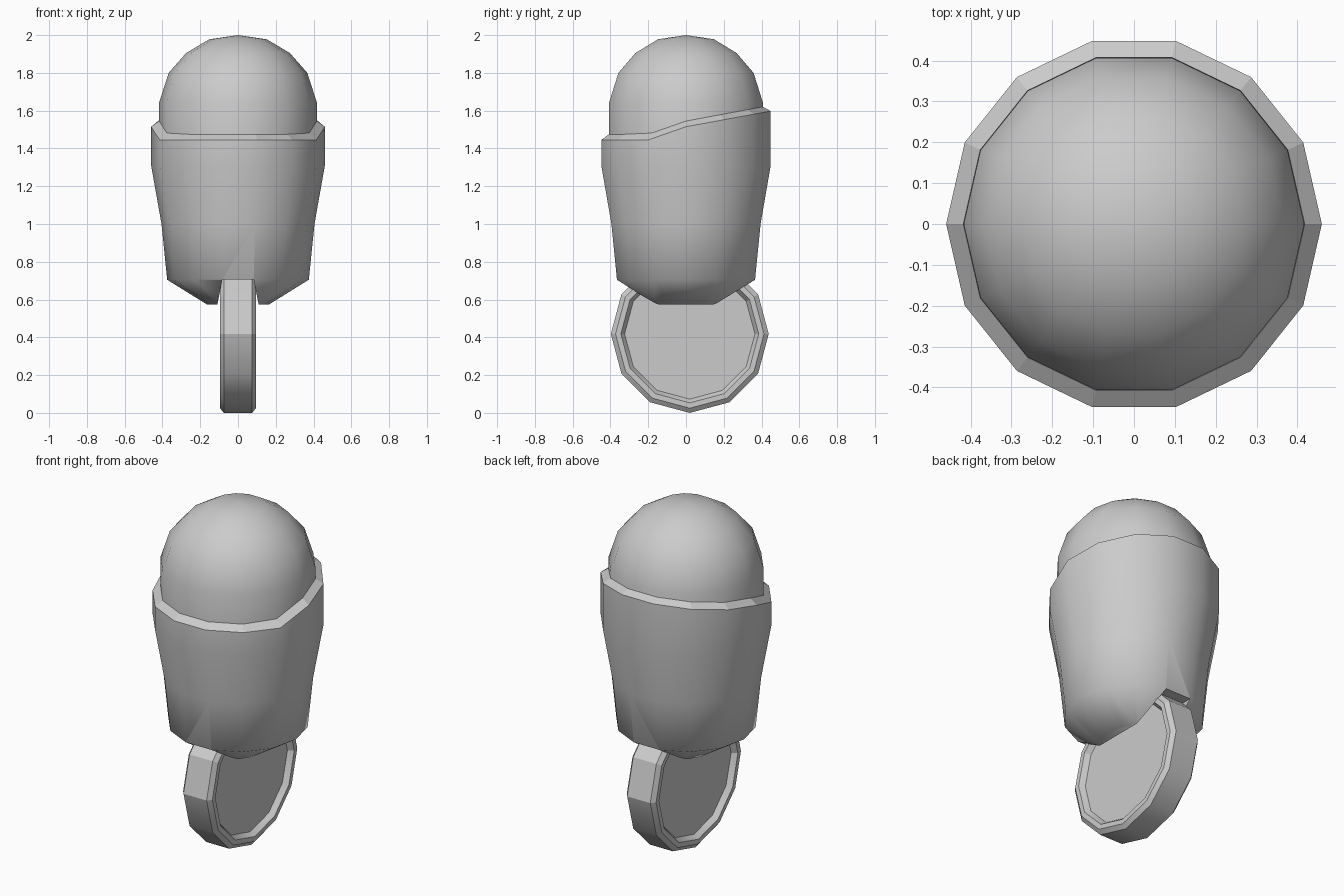
import bpy, bmesh
from math import cos, sin, pi, radians

cube = bpy.data.objects.get("Cube")
if cube:
    bpy.data.objects.remove(cube, do_unlink=True)

grey = bpy.data.materials.new("light grey")
grey.use_nodes = True
colour = (0.6, 0.6, 0.6, 1)
grey.diffuse_color = colour
grey.node_tree.nodes["Principled BSDF"].inputs["Base Color"].default_value = colour


def loft(name, rings, pole=None):
    """Skin a list of point rings and close both ends, optionally with a pole."""
    bm = bmesh.new()
    loops = [[bm.verts.new(p) for p in ring] for ring in rings]
    n = len(loops[0])
    for a, b in zip(loops, loops[1:]):
        for i in range(n):
            j = (i + 1) % n
            bm.faces.new((a[i], a[j], b[j], b[i]))
    bm.faces.new(loops[0][::-1])
    if pole:
        tip = bm.verts.new(pole)
        for i in range(n):
            bm.faces.new((loops[-1][i], loops[-1][(i + 1) % n], tip))
    else:
        bm.faces.new(loops[-1])
    bmesh.ops.recalc_face_normals(bm, faces=bm.faces)
    mesh = bpy.data.meshes.new(name)
    bm.to_mesh(mesh)
    bm.free()
    mesh.materials.append(grey)
    obj = bpy.data.objects.new(name, mesh)
    bpy.context.collection.objects.link(obj)
    return obj


def select(obj):
    bpy.ops.object.select_all(action='DESELECT')
    obj.select_set(True)
    bpy.context.view_layer.objects.active = obj


def smooth(obj, angle, sharp_rule=None):
    select(obj)
    bpy.ops.object.shade_smooth_by_angle(angle=radians(angle))
    verts = obj.data.vertices
    for e in obj.data.edges:
        if sharp_rule and all(sharp_rule(verts[v].co) for v in e.vertices):
            e.use_edge_sharp = True


def ring(r, z, squash=1.0, lift=None, sides=14):
    """Horizontal ring; lift adds a height depending on y."""
    pts = []
    for i in range(sides):
        a = 2 * pi * i / sides
        x, y = r * cos(a), r * sin(a)
        pts.append((x * squash, y, z + (lift(y) if lift else 0)))
    return pts


def rim_lift(y):
    """The rim is level at the front and climbs towards the back."""
    if y < 0:
        return 0.07 * max(0, 1 + y / 0.2)
    return 0.07 + 0.185 * y


# Tapered housing with a sloping rim
housing = loft("housing", [
    ring(0.2, 0.575, squash=0.83), ring(0.375, 0.705), ring(0.405, 1.0),
    ring(0.46, 1.31), ring(0.46, 1.445, lift=rim_lift),
    ring(0.418, 1.475, lift=rim_lift), ring(0.4, 1.4)])

# Slot for the wheel, cut through the underside
slot = [(-0.125, 0.5), (0.125, 0.5), (0.1, 0.62), (0.083, 0.705),
        (-0.083, 0.705), (-0.1, 0.62)]
cutter = loft("slot_cutter", [[(x, y, z) for x, z in slot] for y in (-0.6, 0.6)])
cutter.hide_render = True
cut = housing.modifiers.new("slot", 'BOOLEAN')
cut.operation = 'DIFFERENCE'
cut.solver = 'EXACT'
cut.object = cutter
select(housing)
bpy.ops.object.modifier_apply(modifier=cut.name)
bpy.data.objects.remove(cutter, do_unlink=True)
smooth(housing, 60, lambda p: p.z > 1.43)

# Domed top
dome = loft("dome", [ring(r, z) for r, z in (
    (0.417, 1.42), (0.417, 1.645), (0.367, 1.8), (0.275, 1.905), (0.152, 1.978))],
    pole=(0, 0, 2))
smooth(dome, 60)


# Wheel with chamfered tread and recessed sides
def wheel_ring(x, r):
    return [(x, 0.02 + r * cos(i * pi / 6), 0.418 + r * sin(i * pi / 6))
            for i in range(12)]


side = [(0.065, 0.345), (0.095, 0.365), (0.095, 0.393), (0.075, 0.418)]
wheel = loft("wheel", [wheel_ring(-x, r) for x, r in side]
             + [wheel_ring(x, r) for x, r in reversed(side)])
smooth(wheel, 35, lambda p: p.z > 0.41)
